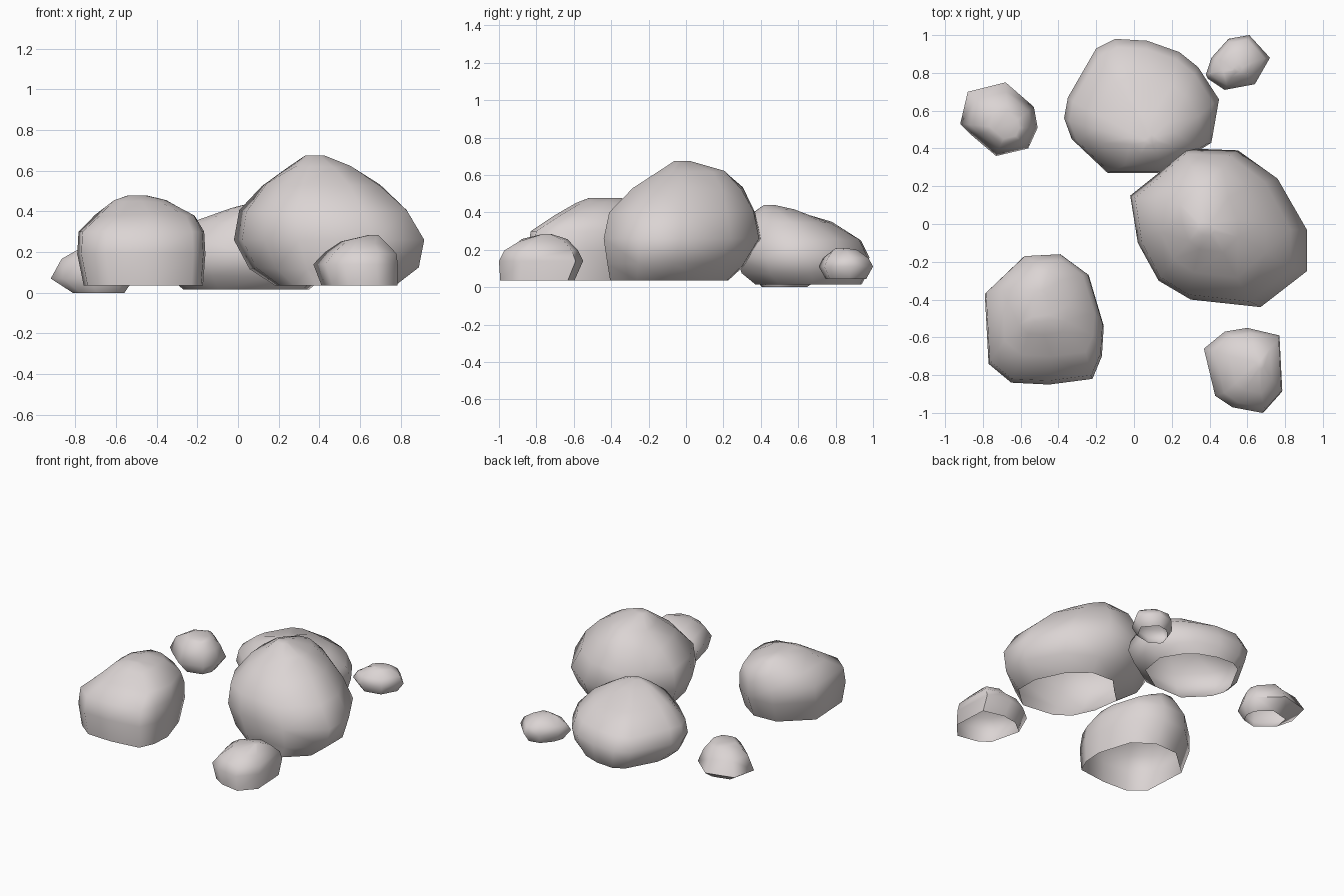
import bpy
import bmesh
import math
import random

random.seed(4)

default_cube = bpy.data.objects.get("Cube")
if default_cube:
    bpy.data.objects.remove(default_cube, do_unlink=True)

# One pale warm grey stone colour
stone = bpy.data.materials.new("pale_stone")
stone.use_nodes = True
stone_colour = (0.71, 0.66, 0.655, 1)
stone.diffuse_color = stone_colour
shader = next(n for n in stone.node_tree.nodes if n.type == "BSDF_PRINCIPLED")
shader.inputs["Base Color"].default_value = stone_colour
shader.inputs["Roughness"].default_value = 0.9


def make_rock(name, outline, layers):
    """Stack scaled copies of a plan outline; the underside stays open.

    outline: plan points at the widest height
    layers: (height, scale x, scale y, shift x, shift y), base to crown
    """
    xs, ys = zip(*outline)
    centre_x = (min(xs) + max(xs)) / 2
    centre_y = (min(ys) + max(ys)) / 2
    mesh = bmesh.new()
    rings = []
    for index, (height, scale_x, scale_y, shift_x, shift_y) in enumerate(layers):
        # Shoulders are a little uneven; base, belly and crown stay exact
        shoulder = scale_x < 0.95 and 0 < index < len(layers) - 1
        uneven = 0.008 if shoulder else 0
        ring = []
        for x, y in outline:
            wobble = random.uniform(-uneven, uneven)
            ring.append(mesh.verts.new((
                centre_x + (x - centre_x) * scale_x + shift_x,
                centre_y + (y - centre_y) * scale_y + shift_y,
                height + wobble)))
        rings.append(ring)

    # Walls between neighbouring rings, then the crown
    count = len(outline)
    for lower, upper in zip(rings, rings[1:]):
        for i in range(count):
            j = (i + 1) % count
            mesh.faces.new((lower[i], lower[j], upper[j], upper[i]))
    mesh.faces.new(rings[-1])
    bmesh.ops.triangulate(mesh, faces=mesh.faces[:])

    # Outlines run clockwise, so turn every face outward
    bmesh.ops.reverse_faces(mesh, faces=mesh.faces[:])
    data = bpy.data.meshes.new(name)
    mesh.to_mesh(data)
    mesh.free()
    data.materials.append(stone)
    rock = bpy.data.objects.new(name, data)
    bpy.context.collection.objects.link(rock)

    bpy.ops.object.select_all(action="DESELECT")
    rock.select_set(True)
    bpy.context.view_layer.objects.active = rock
    bpy.ops.object.shade_smooth_by_angle(angle=math.radians(65))


# Tallest boulder, undercut all round
make_rock(
    "large_boulder",
    [(-.02, .15), (.13, .27), (.28, .4), (.55, .39), (.76, .24), (.915, -.03),
     (.915, -.25), (.67, -.44), (.3, -.4), (.13, -.3), (.02, -.1)],
    [(.035, .63, .75, .03, -.07), (.12, .89, .87, .025, -.035),
     (.26, 1, 1, 0, 0), (.4, .88, .93, -.03, 0), (.53, .62, .7, -.04, .03),
     (.62, .33, .43, -.05, .05), (.675, .1, .1, -.07, 0)])

# Back boulder, high at its front and sloping down to the rear
make_rock(
    "back_boulder",
    [(-.35, .67), (-.2, .93), (-.1, .98), (.07, .97), (.24, .91), (.34, .83),
     (.45, .66), (.41, .43), (.15, .27), (-.14, .27), (-.33, .45), (-.37, .56)],
    [(.015, .75, .8, 0, .03), (.08, .92, .95, 0, .01), (.16, 1, 1, 0, 0),
     (.25, .93, .93, 0, -.02), (.35, .66, .66, .03, -.08),
     (.41, .3, .3, .05, -.15), (.44, .08, .08, .05, -.18)])

# Front boulder with nearly upright sides
make_rock(
    "front_boulder",
    [(-.79, -.37), (-.58, -.17), (-.39, -.16), (-.24, -.27), (-.16, -.54),
     (-.17, -.7), (-.22, -.82), (-.45, -.85), (-.65, -.84), (-.77, -.74)],
    [(.035, .93, .88, .01, -.03), (.19, 1, 1, 0, 0), (.3, .98, .97, 0, .01),
     (.38, .78, .74, .02, .06), (.45, .42, .5, -.01, .09),
     (.478, .15, .24, -.02, .07)])

# Three small stones around the edge
make_rock(
    "back_left_stone",
    [(-.92, .53), (-.88, .7), (-.68, .75), (-.53, .62), (-.51, .51),
     (-.56, .4), (-.73, .36), (-.86, .47)],
    [(0, .62, .62, .03, -.03), (.07, 1, 1, 0, 0), (.16, .79, .79, .01, -.01),
     (.205, .57, .57, .02, -.02), (.225, .38, .38, .03, -.03)])

make_rock(
    "back_right_stone",
    [(.38, .79), (.41, .88), (.5, .98), (.61, 1), (.72, .88), (.64, .74),
     (.48, .71), (.39, .77)],
    [(.045, .72, .75, 0, 0), (.11, 1, 1, 0, 0), (.16, .84, .84, 0, 0),
     (.195, .48, .48, 0, -.01), (.21, .15, .15, 0, -.03)])

make_rock(
    "front_stone",
    [(.37, -.66), (.48, -.57), (.6, -.55), (.77, -.59), (.785, -.88),
     (.68, -1), (.52, -.97), (.43, -.91)],
    [(.035, .9, .88, .02, -.02), (.14, 1, 1, 0, 0), (.2, .85, .88, .025, 0),
     (.25, .54, .58, .04, .01), (.285, .1, .1, .09, .03)])
